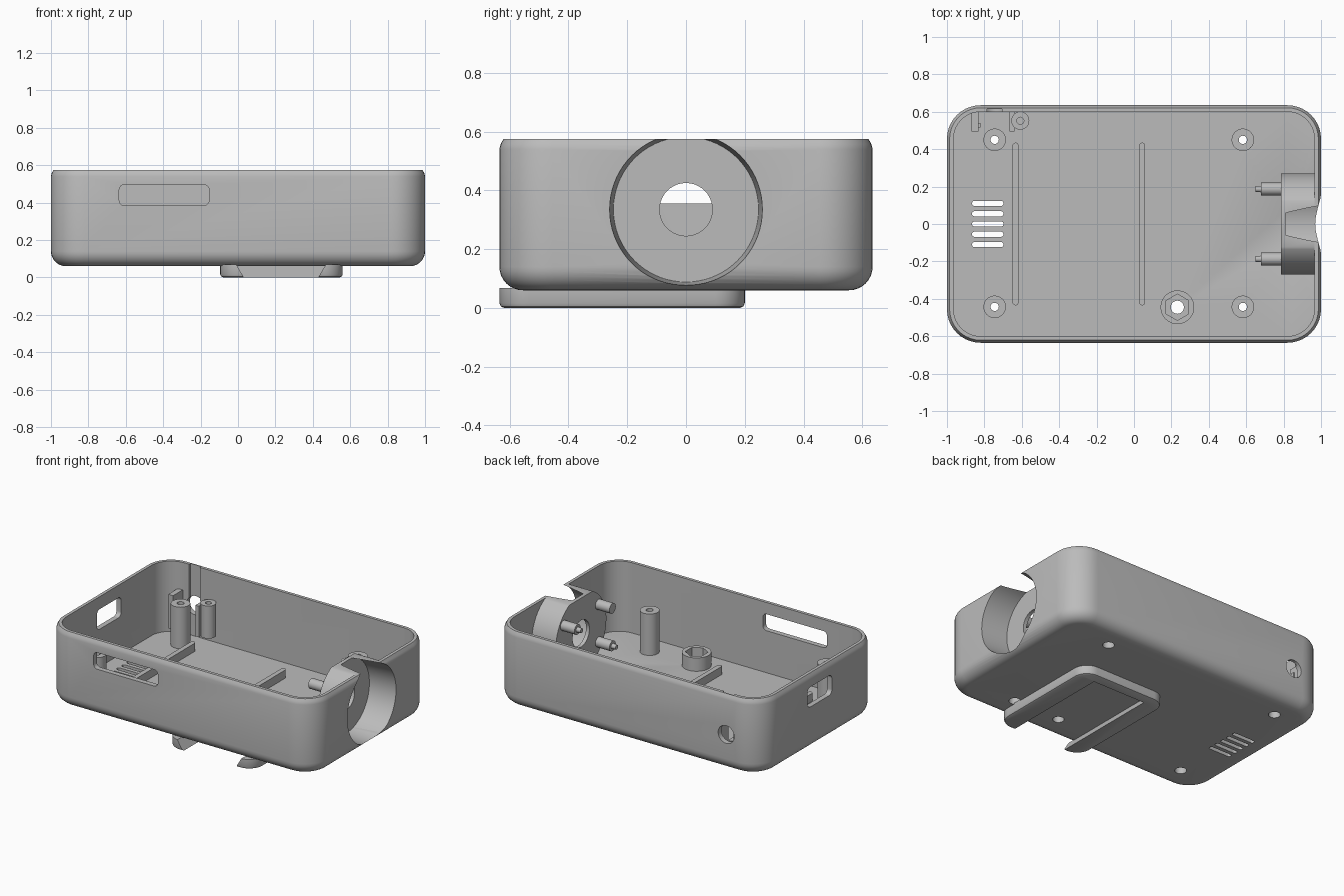
import bpy, bmesh, math
from mathutils import Matrix, Vector

old = bpy.data.objects.get("Cube")
if old:
    bpy.data.objects.remove(old)

grey = bpy.data.materials.new("plain_grey")
grey.use_nodes = True
grey.diffuse_color = (0.5, 0.5, 0.5, 1)
grey.node_tree.nodes["Principled BSDF"].inputs["Base Color"].default_value = (0.5, 0.5, 0.5, 1)

X, Y, Z = Vector((1, 0, 0)), Vector((0, 1, 0)), Vector((0, 0, 1))
helpers = []


def place(pos, axis):
    turn = Matrix() if axis == Z else axis.to_track_quat('Z', 'Y').to_matrix().to_4x4()
    return Matrix.Translation(pos) @ turn


def finish(name, bm, matrix, helper):
    bmesh.ops.recalc_face_normals(bm, faces=bm.faces[:])
    bm.transform(matrix)
    mesh = bpy.data.meshes.new(name)
    bm.to_mesh(mesh)
    bm.free()
    mesh.materials.append(grey)
    ob = bpy.data.objects.new(name, mesh)
    bpy.context.collection.objects.link(ob)
    if helper:
        ob.hide_render = True
        helpers.append(ob)
    return ob


def rounded(name, w, h, r, levels, pos=(0, 0, 0), axis=Z, helper=False, seg=10):
    """Rounded rectangle stacked through (inset, height) levels."""
    bm = bmesh.new()
    rings = []
    for inset, z in levels:
        ring, rad = [], max(r - inset, 0.002)
        for q, (sx, sy) in enumerate(((1, 1), (-1, 1), (-1, -1), (1, -1))):
            cx, cy = sx * (w / 2 - inset - rad), sy * (h / 2 - inset - rad)
            for i in range(seg + 1):
                a = (q + i / seg) * math.pi / 2
                ring.append(bm.verts.new((cx + rad * math.cos(a), cy + rad * math.sin(a), z)))
        rings.append(ring)
    n = len(rings[0])
    for a, b in zip(rings, rings[1:]):
        for i in range(n):
            bm.faces.new((a[i], a[(i + 1) % n], b[(i + 1) % n], b[i]))
    bm.faces.new(rings[0])
    bm.faces.new(rings[-1])
    return finish(name, bm, place(pos, axis), helper)


def cylinder(name, r, pos, length, axis=Z, r_end=None, sides=40, helper=False):
    """Cylinder or cone that starts at pos and runs along axis."""
    bm = bmesh.new()
    bmesh.ops.create_cone(bm, cap_ends=True, segments=sides, radius1=r,
                          radius2=r if r_end is None else r_end, depth=length)
    bm.transform(Matrix.Translation((0, 0, length / 2)))
    return finish(name, bm, place(pos, axis), helper)


def box(name, lo, hi, helper=False):
    lo, hi = Vector(lo), Vector(hi)
    bm = bmesh.new()
    bmesh.ops.create_cube(bm, size=1)
    return finish(name, bm, Matrix.Translation((lo + hi) / 2) @ Matrix.Diagonal((*(hi - lo), 1)), helper)


def boolean(ob, cutters, op='DIFFERENCE'):
    for c in cutters:
        mod = ob.modifiers.new("cut", 'BOOLEAN')
        mod.operation, mod.solver, mod.object = op, 'EXACT', c
    deps = bpy.context.evaluated_depsgraph_get()
    mesh = bpy.data.meshes.new_from_object(ob.evaluated_get(deps))
    ob.modifiers.clear()
    ob.data = mesh


# Case with rounded bottom edge and softened rim
FLOOR, BASE, TOP = 0.1, 0.06, 0.575
ROUND = 0.08
arc = [i * math.pi / 16 for i in range(9)]
levels = [(ROUND * (1 - math.sin(a)), BASE + ROUND * (1 - math.cos(a))) for a in arc]
levels += [(0, TOP - 0.035), (0.004, TOP - 0.018), (0.014, TOP)]
shell = rounded("case", 2, 1.27, 0.18, levels)
solid = rounded("solid_helper", 2, 1.27, 0.18, levels, helper=True)
cavity = rounded("cavity", 1.93, 1.2, 0.145, [(0, FLOOR), (0, 0.7)], helper=True)

# Round side recess and its centre hole
HUB = 0.335
recess = cylinder("recess", 0.247, (0.81, 0, HUB), 0.22, X, 0.262, 72, True)
hub_hole = cylinder("hub_hole", 0.09, (0.7, 0, HUB), 0.2, X, helper=True)

# Wall openings
front_slot = rounded("front_slot", 0.48, 0.112, 0.028, [(0, -0.1), (0, 0.1)],
                     (-0.395, -0.62, 0.44), -Y, True)
side_slot = rounded("side_slot", 0.26, 0.135, 0.03, [(0, -0.1), (0, 0.1)],
                    (-0.98, 0, 0.4225), X, True)
jack_hole = cylinder("jack_hole", 0.06, (-0.745, 0.55, 0.305), 0.2, Y, helper=True)
channel = box("channel", (-0.785, 0.59, 0.3), (-0.705, 0.615, 0.7), True)

# Floor vents
vents = [rounded("vent", 0.168, 0.028, 0.0139, [(0, 0), (0, 0.2)],
                 (-0.782, y * 0.055, 0), helper=True) for y in range(-2, 3)]

# Screw holes with wider entries below
posts = [(x, y) for x in (-0.745, 0.582) for y in (-0.443, 0.45)]
screws = [cylinder("screw_hole", 0.022, (x, y, 0), 0.6, sides=24, helper=True) for x, y in posts]
entries = [cylinder("screw_entry", 0.037, (x, y, 0), 0.2, sides=24, helper=True) for x, y in posts]
NUT = (0.232, -0.445)
nut_hole = cylinder("nut_hole", 0.035, (*NUT, 0.02), 0.4, helper=True)
nut_seat = cylinder("nut_seat", 0.07, (*NUT, 0.12), 0.2, sides=6, helper=True)

boolean(shell, [cavity, recess, front_slot, side_slot, jack_hole, channel, nut_hole,
                *vents, *screws, *entries])

# Hub housing behind the side recess, trimmed to the case
hub = cylinder("hub_housing", 0.27, (0.785, 0, HUB), 0.19, X, sides=72)
boolean(hub, [solid], 'INTERSECT')
boolean(hub, [recess, hub_hole])
parts = [shell, hub]

# Hub pins, two of them tipped
for sy in (-1, 1):
    for sz in (-1, 1):
        y, z = sy * 0.187, HUB + sz * 0.127
        parts.append(cylinder("hub_pin", 0.034, (0.79, y, z), 0.11, -X, sides=28))
        if sy == sz:
            parts.append(cylinder("pin_tip", 0.018, (0.685, y, z), 0.036, -X, 0.015, 20))

# Screw posts
for (x, y), hole, entry in zip(posts, screws, entries):
    post = cylinder("screw_post", 0.06, (x, y, FLOOR - 0.02), 0.3)
    boolean(post, [hole, entry])
    parts.append(post)

# Nut boss
boss = cylinder("nut_boss", 0.09, (*NUT, FLOOR - 0.02), 0.11)
boolean(boss, [nut_hole, nut_seat])
parts.append(boss)

# Floor ribs
for x in (-0.633, 0.044):
    parts.append(rounded("floor_rib", 0.032, 0.87, 0.0159, [(0, FLOOR - 0.01), (0, 0.155)], (x, 0, 0), seg=5))

# Jack holder on the back wall
parts += [box("jack_holder_left", (-0.868, 0.495, 0.16), (-0.832, 0.61, 0.39)),
          box("jack_holder_lip", (-0.84, 0.515, 0.16), (-0.822, 0.54, 0.35)),
          box("jack_holder_right", (-0.665, 0.495, 0.16), (-0.64, 0.61, 0.37))]
jack_boss = cylinder("jack_boss", 0.048, (-0.608, 0.552, 0.16), 0.22)
jack_screw = cylinder("jack_screw", 0.019, (-0.608, 0.552, 0.2), 0.3, sides=20, helper=True)
boolean(jack_boss, [jack_screw])
parts.append(jack_boss)

# Belt clip rail with a dovetail groove open to the front
rail = rounded("clip_rail", 0.655, 0.835, 0.1,
               [(0.016, 0), (0.005, 0.005), (0, 0.016), (0, 0.068)], (0.2325, -0.2175, 0))
bm = bmesh.new()
profile = [(0.037, -0.01), (0.423, -0.01), (0.476, 0.08), (-0.016, 0.08)]
face = bm.faces.new([bm.verts.new((x, -0.7, z)) for x, z in profile])
ext = bmesh.ops.extrude_face_region(bm, geom=[face])
bmesh.ops.translate(bm, vec=(0, 0.83, 0), verts=[v for v in ext["geom"] if isinstance(v, bmesh.types.BMVert)])
groove = finish("groove", bm, Matrix(), True)
boolean(rail, [groove])
parts.append(rail)

# Remove cutters and shade
for ob in helpers:
    bpy.data.objects.remove(ob)
bpy.ops.object.select_all(action='DESELECT')
for ob in parts:
    ob.select_set(True)
bpy.context.view_layer.objects.active = shell
bpy.ops.object.shade_smooth_by_angle(angle=math.radians(30))
